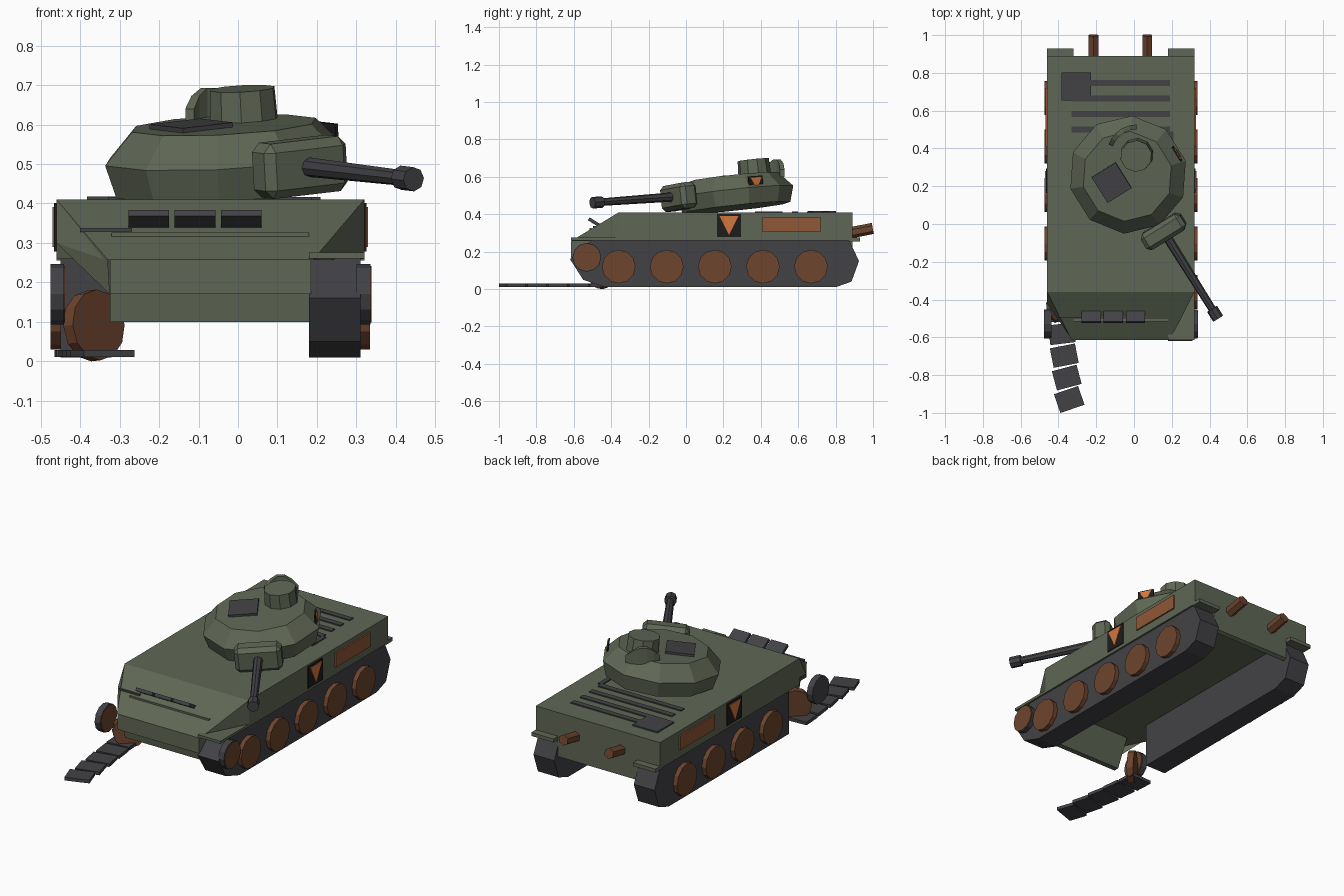
import bpy, bmesh, math
from mathutils import Matrix, Vector

cube = bpy.data.objects.get("Cube")
if cube:
    bpy.data.objects.remove(cube, do_unlink=True)


def material(name, rgb):
    m = bpy.data.materials.new(name)
    m.use_nodes = True
    m.diffuse_color = (*rgb, 1)
    m.node_tree.nodes["Principled BSDF"].inputs["Base Color"].default_value = (*rgb, 1)
    return m


GREEN = material("olive green", (0.115, 0.135, 0.09))
GREY = material("track grey", (0.055, 0.053, 0.06))
BLACK = material("plate black", (0.012, 0.012, 0.012))
BROWN = material("rust brown", (0.155, 0.058, 0.027))
RUST = material("rust panel", (0.28, 0.095, 0.038))
ORANGE = material("marking orange", (0.65, 0.18, 0.05))

MID = -0.07          # x of the hull centre line
ID = Matrix.Identity(4)


def move(x, y, z):
    return Matrix.Translation((x, y, z))


def turn(deg, axis):
    return Matrix.Rotation(math.radians(deg), 4, axis)


def finish(name, bm, mat, matrix=ID):
    bmesh.ops.recalc_face_normals(bm, faces=bm.faces)
    bm.transform(matrix)
    mesh = bpy.data.meshes.new(name)
    bm.to_mesh(mesh)
    bm.free()
    mesh.materials.append(mat)
    obj = bpy.data.objects.new(name, mesh)
    bpy.context.collection.objects.link(obj)
    return obj


def box(name, size, mat, matrix=ID, bevel=0):
    bm = bmesh.new()
    bmesh.ops.create_cube(bm, size=1, matrix=Matrix.Diagonal((*size, 1)))
    if bevel:
        bmesh.ops.bevel(bm, geom=bm.edges[:], offset=bevel, segments=1, affect='EDGES')
    return finish(name, bm, mat, matrix)


def drum(name, r1, r2, depth, mat, matrix=ID, sides=12):
    bm = bmesh.new()
    bmesh.ops.create_cone(bm, cap_ends=True, segments=sides, radius1=r1, radius2=r2, depth=depth)
    return finish(name, bm, mat, matrix)


def prism(name, profile, x0, x1, mat, matrix=ID):
    """Extrude a (y, z) profile along x."""
    bm = bmesh.new()
    face = bm.faces.new([bm.verts.new((x0, y, z)) for y, z in profile])
    ext = bmesh.ops.extrude_face_region(bm, geom=[face])
    verts = [v for v in ext["geom"] if isinstance(v, bmesh.types.BMVert)]
    bmesh.ops.translate(bm, verts=verts, vec=(x1 - x0, 0, 0))
    return finish(name, bm, mat, matrix)


def hull_of(name, points, mat):
    bm = bmesh.new()
    for p in points:
        bm.verts.new(p)
    bmesh.ops.convex_hull(bm, input=bm.verts[:])
    bmesh.ops.dissolve_limit(bm, angle_limit=0.01, verts=bm.verts[:], edges=bm.edges[:])
    return finish(name, bm, mat)


def emblem(name, half, matrix, sign):
    """Black plate in the yz plane with a downward triangle."""
    box(name + "_plate", (0.008, 2 * half, 2 * half * 0.95), BLACK, matrix)
    t = half * 0.78
    prism(name + "_triangle", [(-t, t), (t, t), (0, -t)], 0, sign * 0.008, ORANGE, matrix)


# Upper hull with cut front corners
upper = []
for s in (-1, 1):
    upper += [(MID + s * 0.39, y, z) for y in (-0.36, 0.89) for z in (0.26, 0.41)]
    upper.append((MID + s * 0.26, -0.615, 0.257))
hull_of("upper_hull", upper, GREEN)

# Nose and tail plates that hang between the tracks, open underneath
prism("nose_plate", [(-0.615, 0.258), (-0.615, 0.17), (-0.56, 0.17), (-0.55, 0.10),
                     (-0.52, 0.10), (-0.44, 0.27)], MID - 0.255, MID + 0.255, GREEN)
prism("tail_plate", [(0.89, 0.27), (0.89, 0.16), (0.87, 0.15), (0.81, 0.27)],
      MID - 0.255, MID + 0.255, GREEN)

# Mudguards, with the front right one bent down
box("front_mudguard", (0.14, 0.29, 0.015), GREEN, move(0.25, -0.47, 0.268))
for s in (-1, 1):
    box("rear_mudguard", (0.14, 0.06, 0.02), GREEN, move(MID + s * 0.32, 0.90, 0.265))
hull_of("bent_mudguard", [(-0.46, -0.36, 0.41), (-0.33, -0.61, 0.255), (-0.325, -0.61, 0.17),
                          (-0.46, -0.42, 0.30), (-0.46, -0.36, 0.30)], GREEN)

# Tracks: whole on the left, torn off at the front on the right
back = [(0.80, 0.01), (0.885, 0.04), (0.925, 0.15), (0.87, 0.265)]
nose = [(-0.50, 0.265), (-0.62, 0.16), (-0.55, 0.05), (-0.43, 0.01)]
prism("left_track", nose + back, 0.18, 0.31, GREY)
prism("right_track", [(-0.28, 0.265), (-0.28, 0.01)] + back, -0.45, -0.32, GREY)

# Road wheels and front idlers
SIDE = turn(90, 'Y')
for s in (-1, 1):
    for i in range(5):
        if s == 1 or i:
            drum("road_wheel", 0.09, 0.09, 0.03, BROWN,
                 move(MID + s * 0.39, -0.36 + i * 0.257, 0.12) @ SIDE)
    drum("idler", 0.077, 0.077, 0.035, GREY, move(MID + s * 0.388, -0.53, 0.17) @ SIDE)
    drum("idler_face", 0.072, 0.072, 0.004, BROWN, move(MID + s * 0.388 + 0.018, -0.53, 0.17) @ SIDE)
axis = Vector((0.68, -0.73, 0.08)).to_track_quat('Z', 'Y').to_matrix().to_4x4()
drum("loose_wheel", 0.09, 0.09, 0.035, BROWN, move(-0.365, -0.45, 0.091) @ axis)

# Thrown track links on the ground
for i in range(5):
    box("thrown_link", (0.135, 0.105, 0.018), GREY,
        move(-0.395 + i * 0.013, -0.465 - i * 0.116, 0.02) @ turn(3 + i * 4, 'Z'))

# Side markings and rust panels
for s in (-1, 1):
    side = MID + s * 0.392
    emblem("hull_emblem", 0.065, move(side, 0.23, 0.34), s)
    box("rust_panel", (0.009, 0.31, 0.08), RUST, move(side + s * 0.002, 0.565, 0.345))

# Spare links, rod and splash ridge on the front slope
for i in range(3):
    box("spare_link", (0.103, 0.07, 0.018), GREY,
        move(-0.226 + i * 0.117, -0.49, 0.357) @ turn(-32, 'X'))
box("front_rod", (0.13, 0.012, 0.01), GREY, move(-0.335, -0.49, 0.333))
box("splash_ridge", (0.50, 0.012, 0.012), GREEN, move(MID, -0.51, 0.32))

# Engine deck
for i in range(4):
    start = -0.23 if i == 3 else -0.33
    box("deck_slat", (0.19 - start, 0.032, 0.016), GREY,
        move((0.19 + start) / 2, 0.50 + i * 0.082, 0.408))
box("deck_hatch", (0.155, 0.15, 0.014), GREY, move(-0.305, 0.728, 0.411))
box("deck_strip", (0.025, 0.12, 0.014), GREY, move(0.197, 0.43, 0.409))

# Exhausts
for x in (-0.215, 0.07):
    drum("exhaust", 0.03, 0.03, 0.15, BROWN, move(x, 0.925, 0.31) @ turn(-79, 'X'), 6)

# Turret body, knocked askew on its ring
TURRET = move(-0.027, 0.27, 0.435) @ turn(6, 'X') @ turn(-3, 'Y') @ turn(32, 'Z')
bm = bmesh.new()
SIDES = 10
rings = []
for r, z in ((0.29, 0), (0.315, 0.085), (0.24, 0.165)):
    angles = [math.tau * (k + 0.5) / SIDES for k in range(SIDES)]
    rings.append([bm.verts.new((r * math.cos(a), r * math.sin(a), z)) for a in angles])
for low, high in zip(rings, rings[1:]):
    for k in range(SIDES):
        n = (k + 1) % SIDES
        bm.faces.new((low[k], low[n], high[n], high[k]))
bm.faces.new(rings[0])
bm.faces.new(rings[-1])
finish("turret", bm, GREEN, TURRET)

# Gun
FORWARD = turn(90, 'X')
box("mantlet", (0.245, 0.10, 0.14), GREEN, TURRET @ move(0, -0.355, 0.08), 0.022)
drum("barrel", 0.025, 0.02, 0.46, GREY, TURRET @ move(0, -0.63, 0.082) @ FORWARD, 8)
drum("muzzle", 0.031, 0.031, 0.06, GREY, TURRET @ move(0, -0.87, 0.082) @ FORWARD, 8)

# Cupola, torn lid and roof hatch
drum("cupola", 0.088, 0.084, 0.08, GREEN, TURRET @ move(0.104, 0.071, 0.203), 10)
bm = bmesh.new()
steps = 5
for k in range(steps):
    quad = []
    for j, z in ((k, 0), (k + 1, 0), (k + 1, 1), (k, 1)):
        a = math.radians(85 + 70 * j / steps)
        h = 0.60 + z * (0.04 + 0.055 * math.sin(math.pi * j / steps))
        r = 0.135 + 0.02 * (1 - j / steps)
        quad.append(bm.verts.new((r * math.cos(a), 0.36 + r * math.sin(a), h)))
    bm.faces.new(quad)
bmesh.ops.remove_doubles(bm, verts=bm.verts[:], dist=0.001)
lid = finish("cupola_lid", bm, GREEN)
thick = lid.modifiers.new("thickness", 'SOLIDIFY')
thick.thickness = 0.025
thick.offset = 0
box("roof_hatch", (0.15, 0.16, 0.014), GREY, TURRET @ move(-0.088, 0.015, 0.17))

# Marking set into the left turret wall
emblem("turret_emblem", 0.044, TURRET @ move(0.283, -0.04, 0.103), 1)
